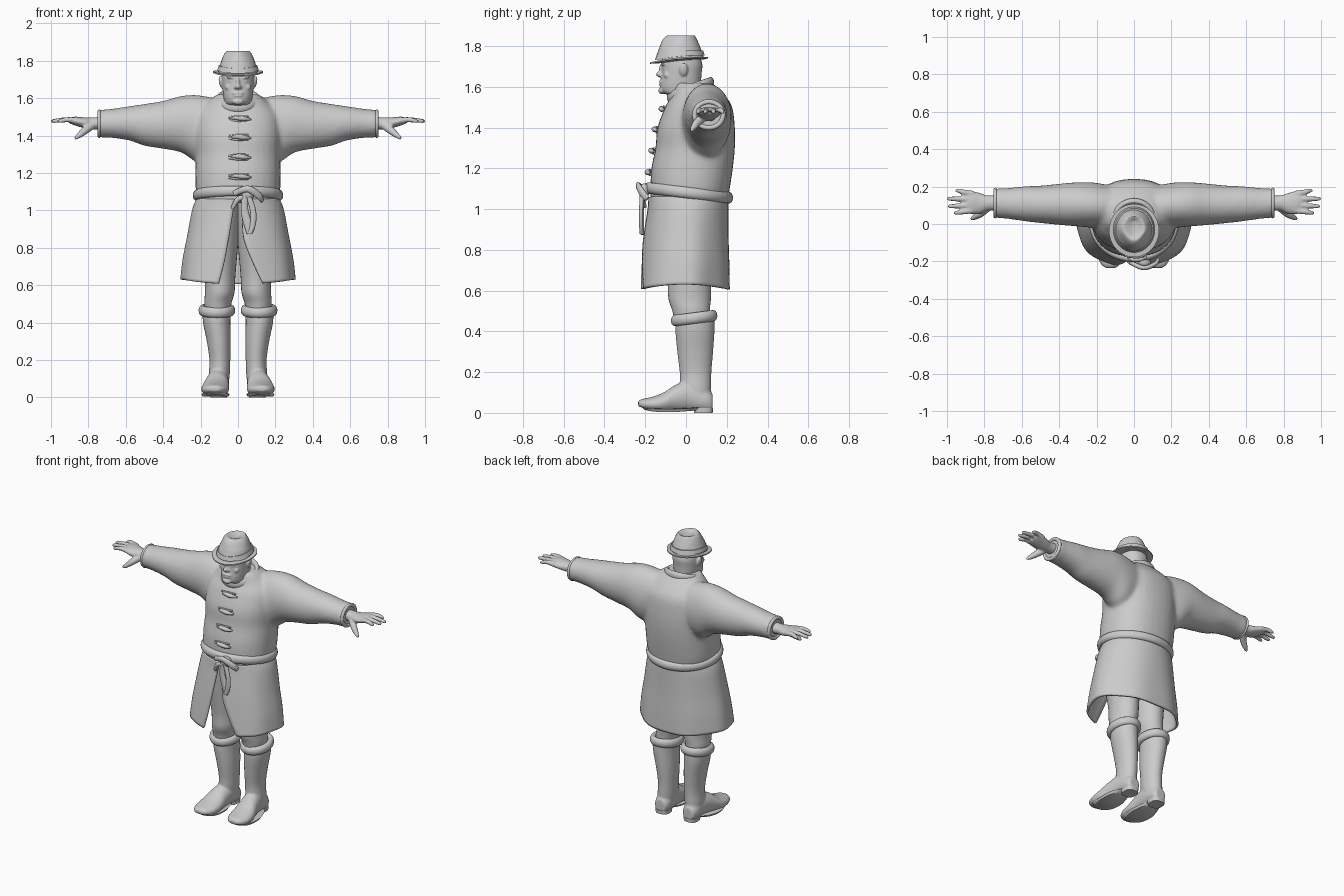
import bpy, bmesh, math
from mathutils import Vector, Matrix

cube = bpy.data.objects.get("Cube")
if cube:
    bpy.data.objects.remove(cube, do_unlink=True)

grey = bpy.data.materials.new("plain grey")
grey.use_nodes = True
GREY = (0.6, 0.6, 0.6, 1)
grey.diffuse_color = GREY
grey.node_tree.nodes["Principled BSDF"].inputs["Base Color"].default_value = GREY


def smooth(rows, steps=5, closed=False):
    """Catmull-Rom interpolation of tuples."""
    n, out = len(rows), []
    get = (lambda i: rows[i % n]) if closed else (lambda i: rows[min(max(i, 0), n - 1)])
    for i in range(n if closed else n - 1):
        for s in range(steps):
            t = s / steps
            out.append(tuple(
                b + 0.5 * t * (c - a + t * (2 * a - 5 * b + 4 * c - d + t * (3 * (b - c) + d - a)))
                for a, b, c, d in zip(get(i - 1), get(i), get(i + 1), get(i + 2))))
    return out if closed else out + [rows[-1]]


def skin(bm, rings, closed=False):
    """Bridge rings of points and cap the ends."""
    vs = [[bm.verts.new(p) for p in r] for r in rings]
    n = len(vs[0])
    for a, b in zip(vs, vs[1:] + vs[:1] if closed else vs[1:]):
        for k in range(n):
            bm.faces.new((a[k], a[(k + 1) % n], b[(k + 1) % n], b[k]))
    if not closed:
        bm.faces.new(vs[0])
        bm.faces.new(vs[-1])


def loft(bm, axis, rows, n=32, power=1.0, steps=5):
    """Rows are position on the axis, two centres, two radii."""
    def point(row, k):
        t, a, b, ra, rb = row
        c, s = math.cos(math.tau * k / n), math.sin(math.tau * k / n)
        u = a + ra * math.copysign(abs(c) ** power, c)
        v = b + rb * math.copysign(abs(s) ** power, s)
        return {"X": (t, u, v), "Y": (u, t, v), "Z": (u, v, t)}[axis]
    skin(bm, [[point(r, k) for k in range(n)] for r in smooth(rows, steps)])


def sweep(bm, rows, up=(0, 0, 1), n=12, closed=False, steps=5):
    """Rows are x, y, z, side radius, up radius."""
    rows, rings = smooth(rows, steps, closed), []
    for i, r in enumerate(rows):
        last = len(rows) - 1
        a = rows[i - 1] if closed or i else r
        b = rows[(i + 1) % len(rows)] if closed or i < last else r
        tan = (Vector(b[:3]) - Vector(a[:3])).normalized()
        side = tan.cross(Vector(up)).normalized()
        nrm = side.cross(tan)
        rings.append([Vector(r[:3]) + side * r[3] * math.cos(math.tau * k / n)
                      + nrm * r[4] * math.sin(math.tau * k / n) for k in range(n)])
    skin(bm, rings, closed)


def hoop(bm, cx, cy, cz, rx, ry, r_side, r_up, tilt):
    """Rounded band around the body; tilt raises it towards the back."""
    sweep(bm, [(cx + rx * math.cos(a), cy + ry * math.sin(a), cz + tilt * math.sin(a), r_side, r_up)
               for a in (math.tau * k / 12 for k in range(12))], closed=True, n=14)


def blob(bm, loc, size, turn=0.0):
    m = Matrix.Translation(loc) @ Matrix.Rotation(turn, 4, "Y") @ Matrix.Diagonal((*size, 1))
    bmesh.ops.create_uvsphere(bm, u_segments=16, v_segments=10, radius=1, matrix=m)


def finish(name, bm, mirror=False, voxel=0, relax=0, thick=0, angle=50):
    bmesh.ops.recalc_face_normals(bm, faces=bm.faces)
    me = bpy.data.meshes.new(name)
    bm.to_mesh(me)
    bm.free()
    me.materials.append(grey)
    ob = bpy.data.objects.new(name, me)
    bpy.context.collection.objects.link(ob)
    bpy.ops.object.select_all(action="DESELECT")
    ob.select_set(True)
    bpy.context.view_layer.objects.active = ob
    bpy.ops.object.shade_smooth_by_angle(angle=math.radians(angle))
    if mirror:
        ob.modifiers.new("mirror", "MIRROR").use_mirror_merge = False
    if thick:
        mod = ob.modifiers.new("thickness", "SOLIDIFY")
        mod.thickness, mod.offset = thick, 0
    if voxel:
        mod = ob.modifiers.new("blend", "REMESH")
        mod.mode, mod.voxel_size, mod.use_smooth_shade = "VOXEL", voxel, True
        if relax:
            mod = ob.modifiers.new("relax", "SMOOTH")
            mod.factor, mod.iterations = 0.5, relax


# Coat body and sleeves blended into one surface
bm = bmesh.new()
loft(bm, "Z", [(1.04, 0, .015, .205, .19), (1.1, 0, .02, .225, .195), (1.2, 0, .03, .228, .2),
               (1.3, 0, .045, .226, .195), (1.4, 0, .05, .232, .19), (1.5, 0, .062, .222, .165),
               (1.56, 0, .06, .18, .13), (1.62, 0, .035, .115, .095)], power=.88)
for s in (1, -1):
    loft(bm, "X", [(.05 * s, .09, 1.45, .1, .13), (.2 * s, .1, 1.435, .12, .18),
                   (.3 * s, .105, 1.46, .118, .152), (.4 * s, .105, 1.457, .11, .128),
                   (.5 * s, .105, 1.457, .1, .112), (.58 * s, .108, 1.465, .094, .092),
                   (.68 * s, .11, 1.465, .082, .077), (.745 * s, .112, 1.463, .08, .074)])
finish("coat_body", bm, voxel=.012, relax=8)

# Rolled sleeve ends
bm = bmesh.new()
sweep(bm, [(.742, .112 + .07 * math.cos(a), 1.463 + .064 * math.sin(a), .012, .01)
           for a in (math.tau * k / 12 for k in range(12))], up=(1, 0, 0), closed=True)
finish("sleeve_cuffs", bm, mirror=True)

# Collar
bm = bmesh.new()
hoop(bm, 0, .022, 1.585, .105, .1, .016, .028, .035)
finish("collar", bm)

# Coat skirt, open at the front: z, rx, ry, centre y, left gap, right gap
bm = bmesh.new()
grid = []
for z, rx, ry, cy, left, right in smooth([
        (1.06, .215, .19, .012, .012, .012), (1.0, .238, .192, .01, .02, .025),
        (.85, .265, .204, 0, .03, .05), (.72, .288, .214, -.005, .08, .075),
        (.605, .3, .222, -.01, .135, .105)]):
    a0, a1 = math.asin(left / rx), math.tau - math.asin(right / rx)
    row, low = [], (1.06 - z) / .45
    for k in range(65):
        a = a0 + (a1 - a0) * k / 64
        w = 1 + .018 * low * math.cos(7 * a)
        lift = .025 * low * math.sin(a) ** 2
        row.append(bm.verts.new((rx * w * math.sin(a), cy - ry * w * math.cos(a), z + lift)))
    grid.append(row)
for a, b in zip(grid, grid[1:]):
    for k in range(64):
        bm.faces.new((a[k], a[k + 1], b[k + 1], b[k]))
finish("coat_skirt", bm, thick=.014)

# Sash with knot and hanging ends
bm = bmesh.new()
hoop(bm, 0, .013, 1.08, .222, .198, .02, .028, -.024)
finish("sash", bm)
bm = bmesh.new()
blob(bm, (.055, -.205, 1.09), (.035, .028, .036), .4)
sweep(bm, [(-.02, -.205, 1.09, .012, .016), (.05, -.235, 1.115, .012, .018),
           (.11, -.215, 1.08, .012, .02), (.13, -.19, 1.05, .008, .014)])
sweep(bm, [(.04, -.215, 1.09, .016, .012), (.035, -.215, 1.0, .02, .01),
           (.055, -.215, .92, .022, .01), (.06, -.215, .875, .014, .008)], up=(0, 1, 0))
sweep(bm, [(.055, -.215, 1.08, .014, .012), (.08, -.22, 1.0, .016, .01),
           (.08, -.22, .93, .016, .01), (.065, -.22, .88, .012, .008)], up=(0, 1, 0))
sweep(bm, [(.04, -.21, 1.07, .012, .01), (0, -.215, 1.06, .014, .01),
           (-.03, -.2, 1.01, .01, .008)], up=(0, 1, 0))
finish("sash_knot", bm)

# Coat toggles with their cord loops
bm = bmesh.new()
for z, y in ((1.49, -.108), (1.39, -.142), (1.285, -.158), (1.18, -.176)):
    sweep(bm, [(-.035, y, z, .004, .005), (-.01, y - .012, z + .004, .012, .011),
               (.03, y - .012, z, .013, .013), (.07, y, z - .004, .004, .004)])
    for d in (.012, -.012):
        sweep(bm, [(-.05, y + .006, z + d / 2, .005, .005), (.0, y - .002, z + d, .006, .006),
                   (.055, y + .004, z + d, .005, .005)])
finish("toggles", bm)

# Head: skull and jaw, nose, brows, cheeks, lips, ears
bm = bmesh.new()
loft(bm, "Z", [(1.5, 0, .015, .07, .075), (1.55, 0, .005, .075, .08), (1.575, 0, -.022, .074, .096),
               (1.61, 0, -.026, .079, .1), (1.66, 0, -.022, .084, .098), (1.71, 0, -.02, .086, .1),
               (1.76, 0, -.025, .08, .09)], power=.92)
blob(bm, (0, -.126, 1.662), (.016, .022, .015))
blob(bm, (0, -.118, 1.685), (.010, .016, .03))
blob(bm, (0, -.118, 1.582), (.03, .018, .018))
for x, z, sx, sz in ((0, 1.626, .032, .007), (0, 1.612, .026, .007)):
    blob(bm, (x, -.122, z), (sx, .011, sz))
for s in (1, -1):
    blob(bm, (.013 * s, -.122, 1.657), (.01, .012, .009))
    blob(bm, (.036 * s, -.108, 1.71), (.027, .014, .008), -.15 * s)
    blob(bm, (.036 * s, -.104, 1.69), (.014, .01, .007))
    blob(bm, (.046 * s, -.092, 1.658), (.024, .018, .02))
    blob(bm, (.09 * s, -.012, 1.685), (.012, .022, .034), .2 * s)
finish("head", bm, voxel=.005, relax=2)

# Hat: pinched crown, ribbon, curled brim
bm = bmesh.new()
loft(bm, "Z", [(1.735, 0, -.03, .108, .12), (1.79, 0, -.03, .092, .102), (1.83, 0, -.03, .077, .085),
               (1.85, 0, -.026, .062, .07), (1.852, 0, -.022, .05, .058), (1.838, 0, -.018, .012, .035)])
for v in bm.verts:
    if v.co.z > 1.79:
        pinch = max(0, -v.co.y - .04) * 5 * (v.co.z - 1.79) / .06
        v.co.x *= 1 - pinch
finish("hat_crown", bm)
for name, rows in (("hat_ribbon", [(1.742, 0, -.03, .111, .122), (1.768, 0, -.03, .103, .114)]),
                   ("hat_brim", [(1.724, 0, -.035, .09, .1), (1.726, 0, -.035, .134, .142),
                                 (1.733, 0, -.035, .134, .142), (1.735, 0, -.035, .09, .1)])):
    bm = bmesh.new()
    loft(bm, "Z", rows, n=48, steps=1)
    for v in bm.verts:
        v.co.z += .09 * (v.co.y + .035) + .6 * v.co.x ** 2
    finish(name, bm)

# Hands: palm, four fingers, thumb
bm = bmesh.new()
loft(bm, "X", [(.7, .112, 1.465, .042, .036), (.78, .112, 1.465, .04, .032), (.82, .11, 1.468, .054, .029),
               (.87, .115, 1.477, .062, .024), (.9, .118, 1.48, .055, .015)])
for y, tip_x, tip_y in ((.072, .965, .06), (.102, .995, .095), (.133, 1.0, .135), (.162, .955, .178)):
    sweep(bm, [(.86, y, 1.478, .016, .017), (.91, (y + tip_y) / 2, 1.485, .0145, .014),
               (tip_x - .015, tip_y, 1.478, .011, .011), (tip_x, tip_y, 1.475, .005, .006)])
sweep(bm, [(.78, .09, 1.455, .022, .022), (.82, .055, 1.425, .02, .021),
           (.85, .037, 1.4, .015, .015), (.872, .025, 1.385, .008, .008)])
finish("hands", bm, mirror=True, voxel=.006, relax=2)

# Trousers
bm = bmesh.new()
loft(bm, "Z", [(.42, .11, .035, .062, .085), (.5, .108, .025, .072, .092), (.56, .098, .018, .079, .104),
               (.65, .097, .017, .083, .108), (.8, .098, .012, .097, .125), (.95, .09, .01, .1, .14),
               (1.04, .08, .01, .1, .14)])
finish("trousers", bm, mirror=True)

# Boots: shaft and foot blended, with turned-up toe
bm = bmesh.new()
loft(bm, "Z", [(.06, .103, .06, .05, .06), (.12, .1, .048, .056, .075), (.2, .097, .047, .056, .078),
               (.3, .103, .045, .064, .088), (.4, .114, .044, .073, .096), (.47, .115, .045, .076, .096)])
loft(bm, "Y", [(.13, .103, .05, .035, .045), (.1, .103, .06, .05, .06), (.02, .105, .08, .057, .075),
               (-.05, .113, .07, .064, .068), (-.11, .12, .05, .074, .05), (-.17, .123, .042, .072, .036),
               (-.215, .125, .043, .052, .025), (-.235, .125, .046, .028, .012)])
for v in bm.verts:
    v.co.z = max(v.co.z, .014 + 1.6 * max(0, -v.co.y - .13) ** 2)
finish("boots", bm, mirror=True, voxel=.008, relax=2)

# Boot soles, heels and cuffs
bm = bmesh.new()
loft(bm, "Z", [(.004, .12, -.075, .068, .13), (.018, .12, -.075, .076, .148)], steps=1)
for v in bm.verts:
    v.co.z += 1.6 * max(0, -v.co.y - .12) ** 2 + .008 * max(0, v.co.y + .05) / .1
loft(bm, "Z", [(0, .104, .085, .044, .046), (.025, .104, .085, .046, .048)], steps=1, power=.7)
finish("boot_soles", bm, mirror=True)
bm = bmesh.new()
hoop(bm, .113, .04, .465, .078, .094, .02, .028, .012)
finish("boot_cuffs", bm, mirror=True)
